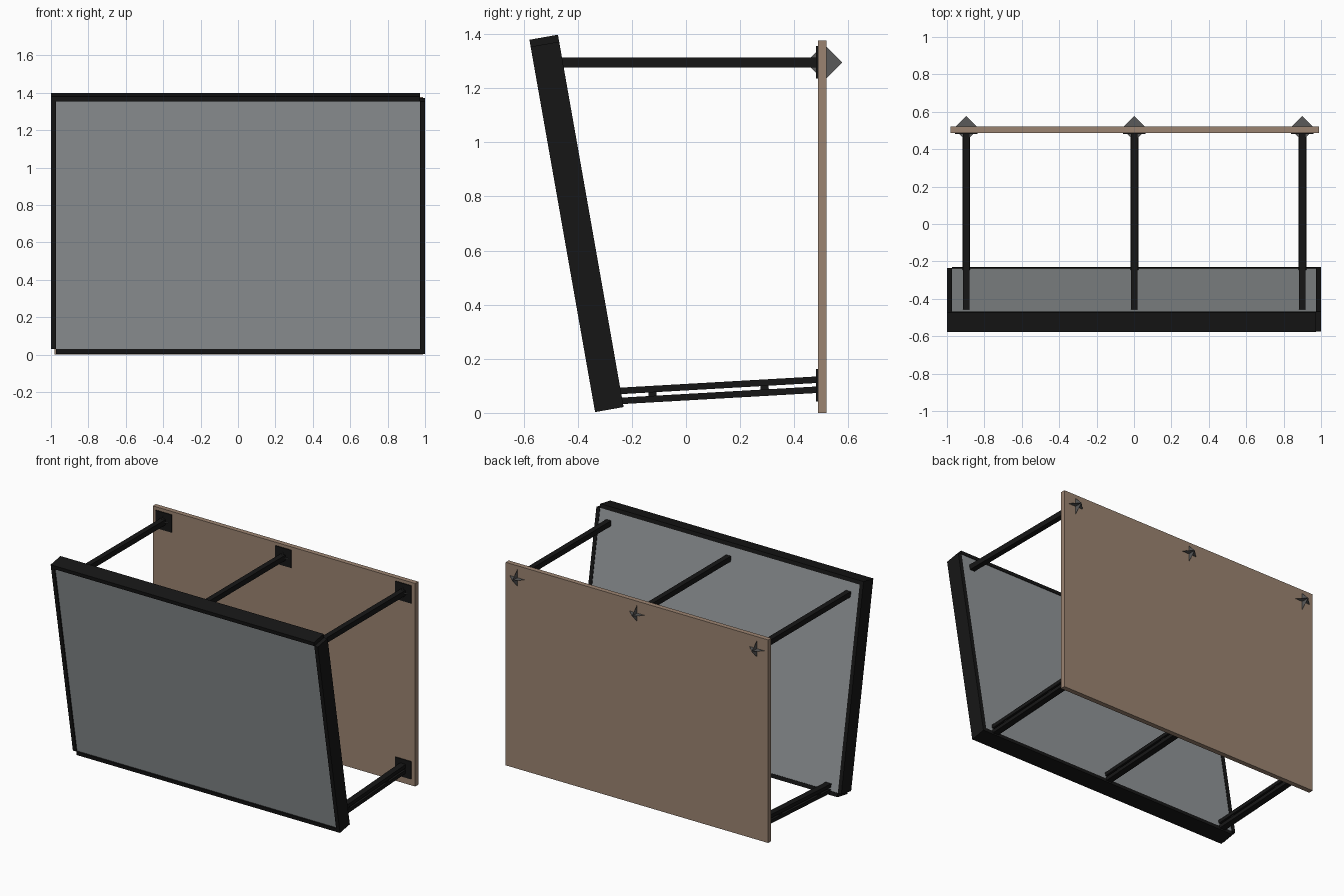
import bpy, bmesh, math
from mathutils import Matrix, Vector

if "Cube" in bpy.data.objects:
    bpy.data.objects.remove(bpy.data.objects["Cube"])


def material(name, rgb):
    m = bpy.data.materials.new(name)
    m.diffuse_color = (*rgb, 1)
    m.use_nodes = True
    m.node_tree.nodes["Principled BSDF"].inputs["Base Color"].default_value = m.diffuse_color
    return m


BLACK = material("black_metal", (0.008, 0.008, 0.008))
PANEL = material("grey_panel", (0.29, 0.31, 0.32))
WOOD = material("brown_board", (0.33, 0.23, 0.165))
STEEL = material("dark_steel", (0.1, 0.1, 0.1))


def finish(name, bm, mat, xf=Matrix()):
    bm.transform(xf)
    me = bpy.data.meshes.new(name)
    bm.to_mesh(me)
    bm.free()
    me.materials.append(mat)
    ob = bpy.data.objects.new(name, me)
    bpy.context.collection.objects.link(ob)
    return ob


def box(name, lo, hi, mat, xf=Matrix()):
    lo, hi = Vector(lo), Vector(hi)
    bm = bmesh.new()
    bmesh.ops.create_cube(bm, size=1, matrix=Matrix.Translation((lo + hi) / 2)
                          @ Matrix.Diagonal((*(hi - lo), 1)))
    return finish(name, bm, mat, xf)


# Tilted sign: frame bars overlap pinwheel fashion around a flush panel
TILT = Matrix.Translation((-0, -0.336, 0.003)) @ Matrix.Rotation(math.radians(10), 4, 'X')
H, D, T = 1.397, 0.107, 0.026
box("frame_top", (-1, 0, H - T), (1 - T, D, H), BLACK, TILT)
box("frame_bottom", (-1 + T, 0, 0), (1, D, T), BLACK, TILT)
box("frame_left", (-1, 0, T), (-1 + T, D, H - T), BLACK, TILT)
box("frame_left_foot", (-1, 0, T), (-1 + T, D, T + 0.002), BLACK, TILT)
box("frame_right", (1 - T, 0, T), (1, D, H - T), BLACK, TILT)
box("sign_panel", (-1 + T, 0.008, T), (1 - T, D - 0.003, H - T), PANEL, TILT)

# Wall board
BY = 0.487
box("wall_board", (-0.98, BY, 0), (0.988, 0.52, 1.376), WOOD)

# Slanted twin arm at the bottom
SLOPE = Matrix.Translation((0, -0.245, 0)) @ Matrix.Rotation(math.atan2(0.041, 0.72), 4, 'X')
ZT = 1.295


def anchor_star(name, x):
    # three crossing diamond sheets poking through the board
    bm = bmesh.new()
    c, r = Vector((x, 0.51, ZT)), 0.067
    for a, b in ((0, 1), (1, 2), (0, 2)):
        pts = []
        for axis, s in ((a, r), (b, r), (a, -r), (b, -r)):
            v = c.copy()
            v[axis] += s
            pts.append(bm.verts.new(v))
        bm.faces.new(pts)
    finish(name, bm, STEEL)


for side, x in (("left", -0.897), ("middle", 0.002), ("right", 0.9)):
    # upper arm, plate and anchor
    box(f"upper_arm_{side}", (x - 0.018, -0.458, ZT - 0.018), (x + 0.018, BY, ZT + 0.018), BLACK)
    box(f"upper_plate_{side}", (x - 0.06, BY - 0.006, ZT - 0.06), (x + 0.06, BY, ZT + 0.06), BLACK)
    anchor_star(f"anchor_{side}", x)
    # lower arm: two bars joined by spacers
    for label, z in (("low", 0.044), ("high", 0.081)):
        box(f"lower_arm_{label}_{side}", (x - 0.021, 0, z - 0.012), (x + 0.021, 0.732, z + 0.012),
            BLACK, SLOPE)
    for i, y in enumerate((0.125, 0.54)):
        box(f"arm_spacer_{i}_{side}", (x - 0.015, y - 0.015, 0.05), (x + 0.015, y + 0.015, 0.075),
            BLACK, SLOPE)
    box(f"lower_plate_{side}", (x - 0.06, BY - 0.006, 0.043), (x + 0.06, BY, 0.163), BLACK)
